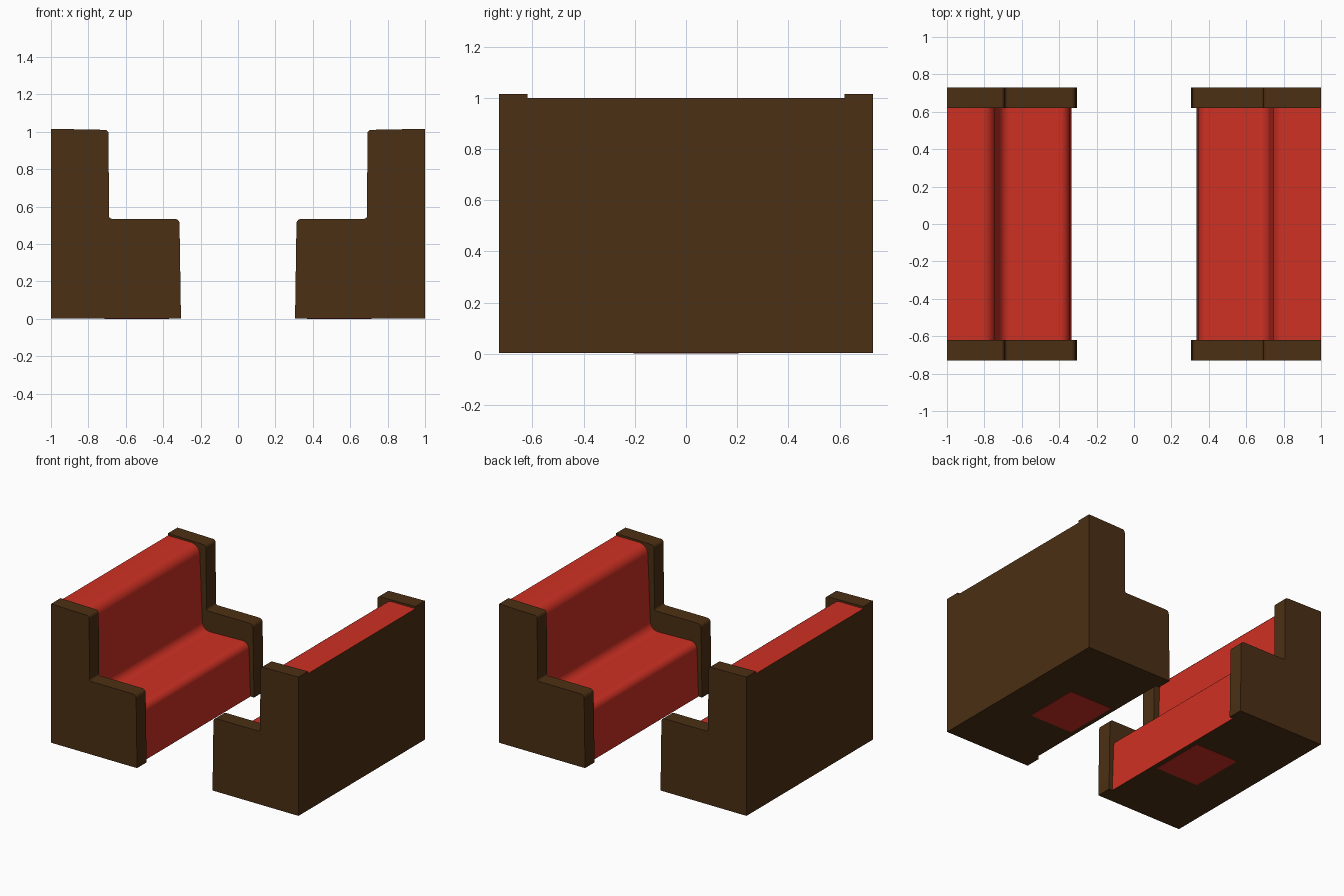
import bpy, bmesh, math
from mathutils import Vector

if "Cube" in bpy.data.objects:
    bpy.data.objects.remove(bpy.data.objects["Cube"])


def material(name, color):
    m = bpy.data.materials.new(name)
    m.diffuse_color = color
    m.use_nodes = True
    m.node_tree.nodes["Principled BSDF"].inputs["Base Color"].default_value = m.diffuse_color
    return m


WOOD = material("dark_wood", (0.072, 0.029, 0.007, 1))
RED = material("red_upholstery", (0.62, 0.03, 0.017, 1))


def rounded(corners, segs=6):
    """Round each (x, z, radius) corner of a closed profile."""
    pts, n = [], len(corners)
    for i, (x, z, r) in enumerate(corners):
        p = Vector((x, z))
        if r == 0:
            pts.append(p)
            continue
        a = (Vector(corners[i - 1][:2]) - p).normalized()
        b = (Vector(corners[(i + 1) % n][:2]) - p).normalized()
        half = a.angle(b) / 2
        center = p + (a + b).normalized() * (r / math.sin(half))
        start = p + a * (r / math.tan(half)) - center
        end = p + b * (r / math.tan(half)) - center
        for k in range(segs + 1):
            t = k / segs
            pts.append(center + start.lerp(end, t).normalized() * r)
    return pts


def extrude(name, profile, y0, y1, side, mats):
    """Extrude an x-z profile along y; side = -1 mirrors it in x."""
    bm = bmesh.new()
    face = bm.faces.new([bm.verts.new((p[0] * side, y0, p[1])) for p in profile])
    geom = bmesh.ops.extrude_face_region(bm, geom=[face])["geom"]
    bmesh.ops.translate(bm, vec=(0, y1 - y0, 0),
                        verts=[v for v in geom if isinstance(v, bmesh.types.BMVert)])
    bmesh.ops.recalc_face_normals(bm, faces=bm.faces)
    # wooden back and underside use the second material slot
    if len(mats) > 1:
        for f in bm.faces:
            if f.normal.x * side > 0.99 or f.normal.z < -0.99:
                f.material_index = 1
    mesh = bpy.data.meshes.new(name)
    bm.to_mesh(mesh)
    bm.free()
    for m in mats:
        mesh.materials.append(m)
    ob = bpy.data.objects.new(name, mesh)
    bpy.context.collection.objects.link(ob)
    bpy.ops.object.select_all(action='DESELECT')
    bpy.context.view_layer.objects.active = ob
    ob.select_set(True)
    bpy.ops.object.shade_smooth_by_angle(angle=math.radians(35))
    return ob


# stepped end panel outline
panel = rounded([(1.0, 0.002, 0), (0.305, 0.002, 0), (0.313, 0.535, 0.025),
                 (0.69, 0.535, 0.015), (0.692, 1.01, 0.02), (1.0, 1.016, 0)], 4)
# padded seat and backrest outline
padding = rounded([(1.0, 0.002, 0), (0.333, 0.002, 0), (0.347, 0.395, 0.05),
                   (0.72, 0.385, 0.06), (0.745, 1.0, 0.07), (1.0, 1.0, 0)], 8)
# red patch under the seat
patch = [(0.37, 0), (0.715, 0), (0.715, 0.02), (0.37, 0.02)]

for side, label in ((-1, "left"), (1, "right")):
    extrude(label + "_seat_and_back", padding, -0.625, 0.625, side, [RED, WOOD])
    extrude(label + "_front_end_panel", panel, -0.73, -0.62, side, [WOOD])
    extrude(label + "_rear_end_panel", panel, 0.62, 0.73, side, [WOOD])
    extrude(label + "_underside_patch", patch, -0.205, 0.205, side, [RED])
